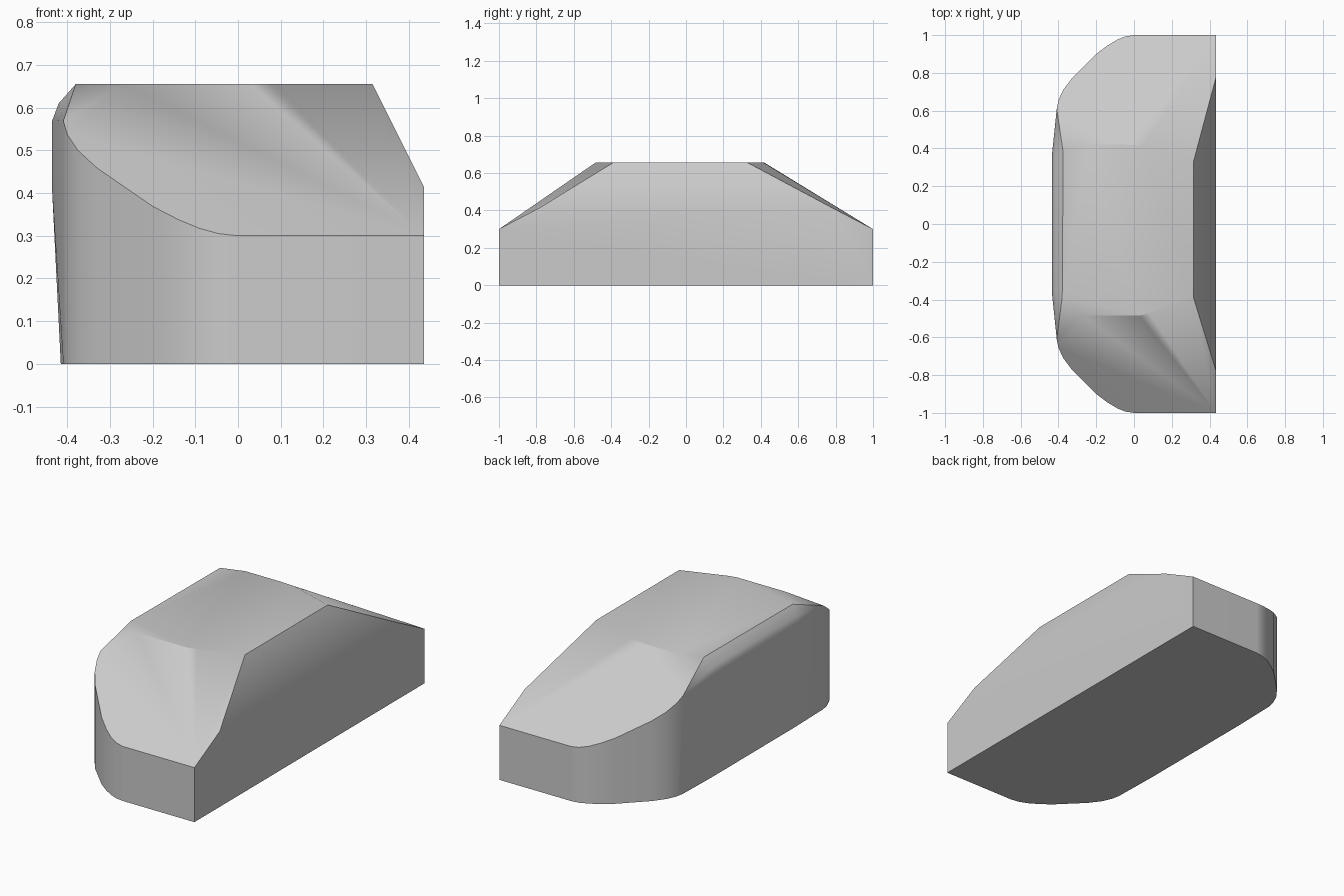
import bpy
import bmesh
import math

cube = bpy.data.objects.get("Cube")
if cube:
    bpy.data.objects.remove(cube, do_unlink=True)

# Single flat colour
grey = bpy.data.materials.new("plain grey")
grey.use_nodes = True
GREY = (0.6, 0.6, 0.6, 1)
grey.diffuse_color = GREY
grey.node_tree.nodes["Principled BSDF"].inputs["Base Color"].default_value = GREY

ROOF = 0.655
SILL = 0.30

# Half of the footprint: square on +x, rounded corner on -x
corner = [(0.435, 1), (0.0, 1), (-0.045, 0.993), (-0.09, 0.975), (-0.14, 0.945),
          (-0.20, 0.90), (-0.33, 0.77), (-0.375, 0.71), (-0.40, 0.655), (-0.409, 0.61)]

# Roof outline of each end: (x, distance from the middle)
roof_ends = {
    -1: [(0.315, 0.39), (0.08, 0.473), (0.03, 0.485), (-0.27, 0.485), (-0.38, 0.385)],
    1: [(0.315, 0.33), (0.05, 0.415), (-0.05, 0.42), (-0.25, 0.42), (-0.375, 0.38)],
}

points = []
for side, roof in roof_ends.items():
    run = 1 - max(y for x, y in roof)
    # Vertical walls rising from the ground to the sloping end
    for x, y in corner:
        points.append((x, side * y, 0))
        points.append((x, side * y, SILL + (ROOF - SILL) * (1 - y) / run))
    # Flat roof
    points += [(x, side * y, ROOF) for x, y in roof]
    # Lower corner of the broad chamfer on +x
    points.append((0.435, side * 0.78, 0.415))
    # Slightly bulging wall and rounded shoulder on -x
    for x, z in [(-0.415, 0), (-0.435, 0.40), (-0.435, 0.57), (-0.42, 0.61)]:
        points.append((x, side * 0.36, z))

# Skin the outlines into one closed body
bm = bmesh.new()
for p in points:
    bm.verts.new(p)
# The first corner's wall top is cut back to the sill by its own slope
hull = bmesh.ops.convex_hull(bm, input=bm.verts[:])
loose = [v for v in bm.verts if not v.link_faces]
bmesh.ops.delete(bm, geom=loose, context='VERTS')
bmesh.ops.dissolve_limit(bm, angle_limit=math.radians(1), verts=bm.verts[:], edges=bm.edges[:])
bmesh.ops.recalc_face_normals(bm, faces=bm.faces[:])

mesh = bpy.data.meshes.new("body")
bm.to_mesh(mesh)
bm.free()
body = bpy.data.objects.new("body", mesh)
bpy.context.collection.objects.link(body)
mesh.materials.append(grey)

# Soft shading across the shallow facets, crisp main edges
bpy.ops.object.select_all(action='DESELECT')
body.select_set(True)
bpy.context.view_layer.objects.active = body
bpy.ops.object.shade_smooth_by_angle(angle=math.radians(30))
weighted = body.modifiers.new("weighted normals", 'WEIGHTED_NORMAL')
weighted.keep_sharp = True
